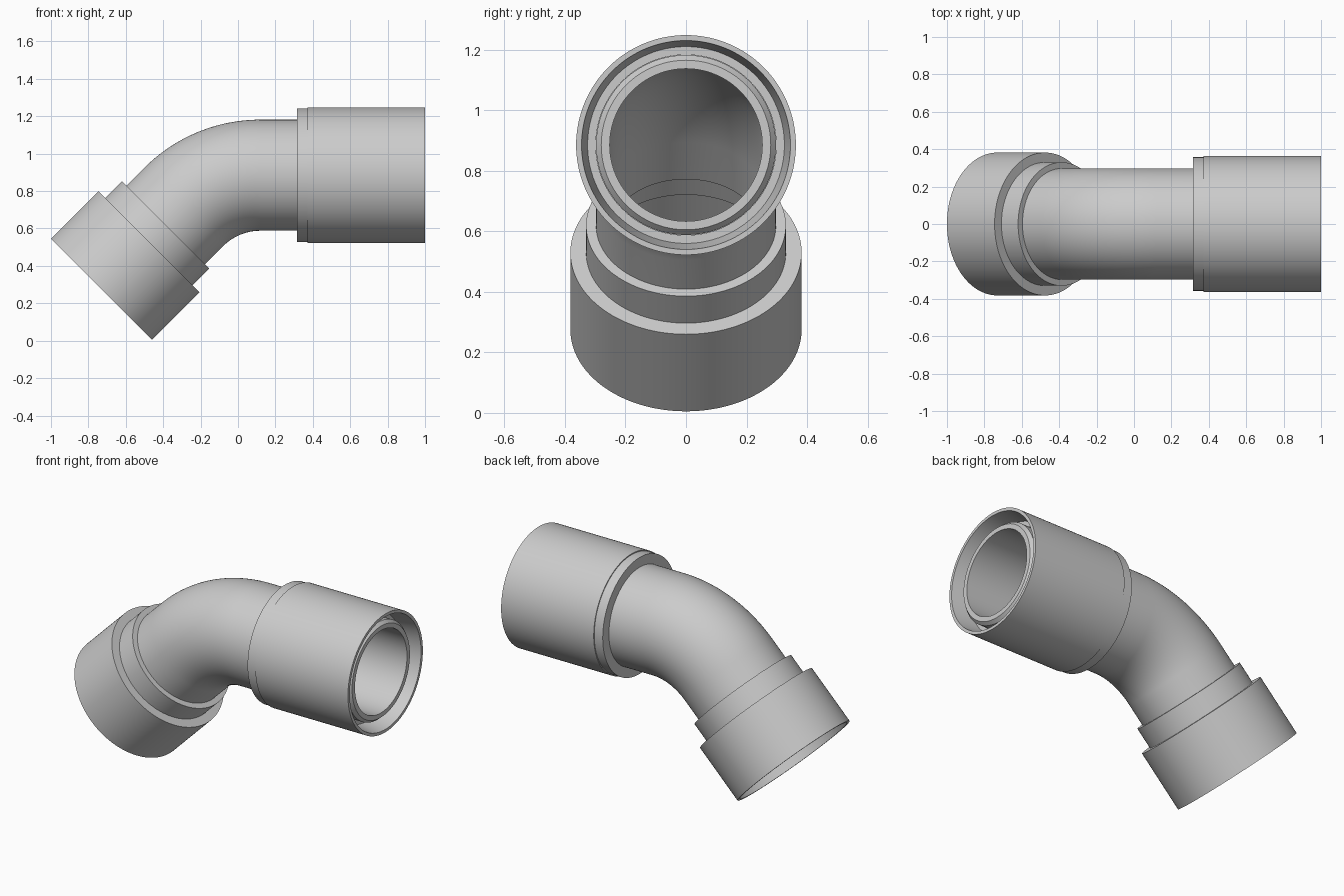
import bpy, bmesh, math
from mathutils import Vector

if "Cube" in bpy.data.objects:
    bpy.data.objects.remove(bpy.data.objects["Cube"])

SEG = 128                      # sides around the tube
BEND_X, AXIS_Z = 0.12, 0.885   # where the bend starts, height of the straight axis
BEND_R = 0.58                  # centreline radius of the 45 degree bend
ARC = BEND_R * math.pi / 4
END = ARC + 0.622              # open end of the lower socket

grey = bpy.data.materials.new("light_grey")
grey.diffuse_color = (0.6, 0.6, 0.6, 1)
grey.use_nodes = True
grey.node_tree.nodes["Principled BSDF"].inputs["Base Color"].default_value = grey.diffuse_color


def frame(s):
    """Centre and outward direction at distance s along the centreline."""
    a = min(max(s, 0), ARC) / BEND_R
    up = Vector((-math.sin(a), 0, math.cos(a)))
    along = Vector((-math.cos(a), 0, -math.sin(a)))
    centre = Vector((BEND_X, 0, AXIS_Z - BEND_R)) + up * BEND_R
    return centre + along * (s - a * BEND_R), up


def tube(name, profile):
    """Sweep a closed (distance, radius) profile around the centreline."""
    bm = bmesh.new()
    rings = []
    for s, r in profile:
        c, up = frame(s)
        ring = []
        for i in range(SEG):
            t = 2 * math.pi * i / SEG
            ring.append(bm.verts.new(c + up * (r * math.cos(t)) + Vector((0, r * math.sin(t), 0))))
        rings.append(ring)
    for k, a in enumerate(rings):
        b = rings[(k + 1) % len(rings)]
        for i in range(SEG):
            j = (i + 1) % SEG
            bm.faces.new((a[i], a[j], b[j], b[i]))
    bmesh.ops.recalc_face_normals(bm, faces=bm.faces)
    me = bpy.data.meshes.new(name)
    bm.to_mesh(me)
    bm.free()
    me.materials.append(grey)
    ob = bpy.data.objects.new(name, me)
    bpy.context.collection.objects.link(ob)
    bpy.context.view_layer.objects.active = ob
    ob.select_set(True)
    bpy.ops.object.shade_smooth_by_angle(angle=math.radians(25))
    ob.select_set(False)


bend = [ARC * i / 32 for i in range(33)]
TIP = BEND_X - 0.97

# Bent pipe with chamfered tip and stepped socket at the lower end
outside = [(TIP, 0.28), (TIP + 0.02, 0.297)] + [(s, 0.297) for s in bend] + [
    (END - 0.486, 0.297), (END - 0.486, 0.33), (END - 0.36, 0.33),
    (END - 0.36, 0.382), (END, 0.382)]
inside = [(END, 0.365), (END - 0.33, 0.365), (END - 0.33, 0.30), (END - 0.45, 0.30),
          (END - 0.45, 0.252)] + [(s, 0.252) for s in reversed(bend)] + [(TIP, 0.252)]
tube("bent_pipe", outside + inside)

# Collar behind the sleeve
tube("collar", [(BEND_X - x, r) for x, r in
                [(0.315, 0.297), (0.315, 0.357), (0.375, 0.357), (0.375, 0.297)]])

# Outer sleeve with a tapered mouth around the pipe tip
tube("sleeve", [(BEND_X - x, r) for x, r in
                [(0.372, 0.298), (0.372, 0.363), (1.0, 0.363), (1.0, 0.345),
                 (0.88, 0.325), (0.88, 0.298)]])
